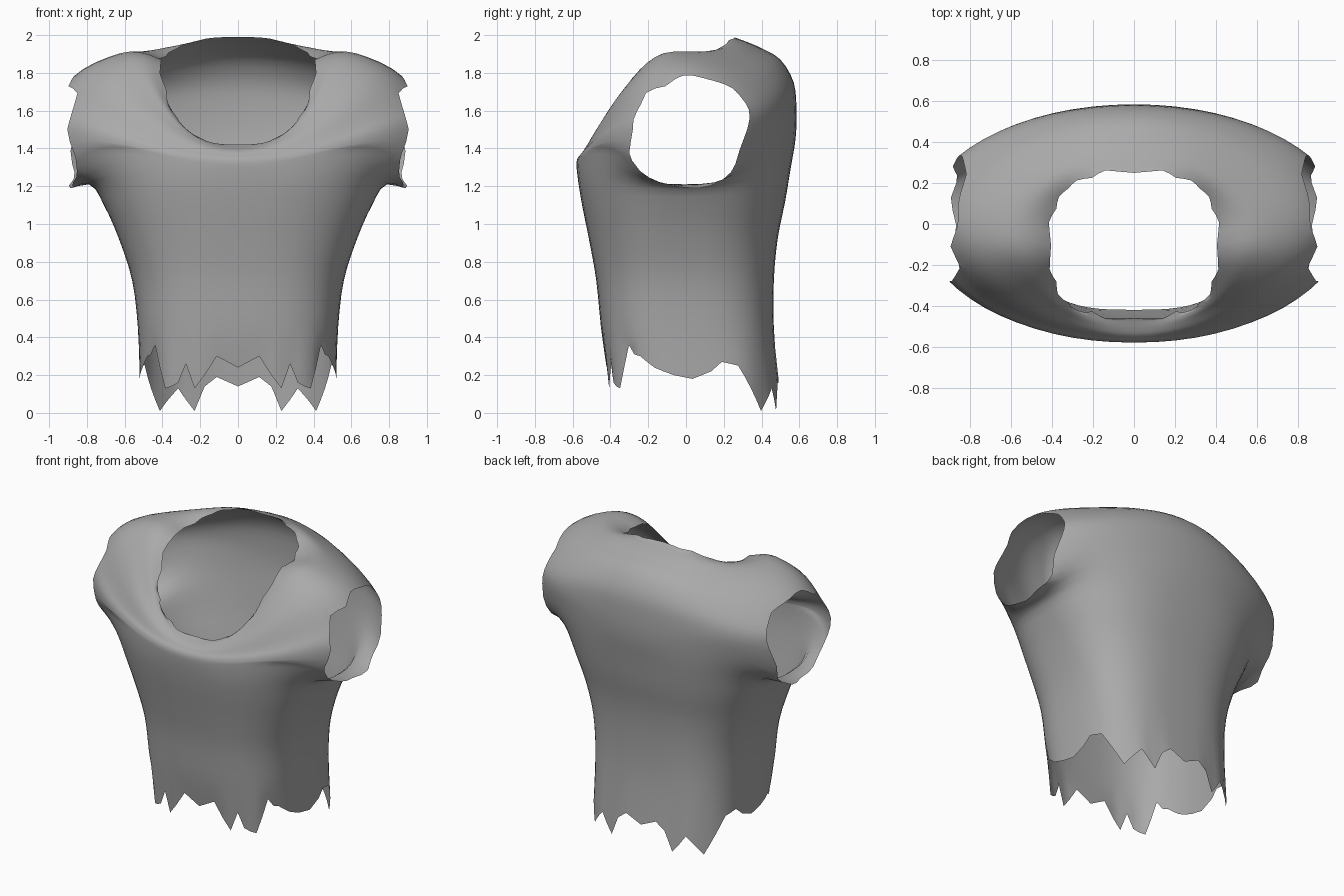
import bpy, bmesh, math
from mathutils import Vector

cube = bpy.data.objects.get("Cube")
if cube:
    bpy.data.objects.remove(cube)

COLUMNS = 32    # columns on one half, front centre to back centre
STEPS = 3       # smooth steps between two key rings

# Key rings, hem to neck: half width, front y, back y,
# front z, side z, back z, front dip sharpness, squareness, diagonal lift
RINGS = [
    (.52, -.42, .49, .2, .2, .2, 1, .66, 0),
    (.53, -.45, .465, .45, .45, .45, 1, .68, 0),
    (.56, -.475, .465, .7, .7, .7, 1, .71, 0),
    (.63, -.51, .485, .9, .92, .92, 1, .75, 0),
    (.71, -.55, .525, 1.1, 1.1, 1.12, 1, .78, 0),
    (.79, -.57, .555, 1.22, 1.21, 1.3, 1, .8, .04),
    (.97, -.58, .58, 1.31, 1.19, 1.45, 1, .95, .13),
    (1.04, -.575, .585, 1.345, 1.5, 1.6, 3, 1, .03),
    (.96, -.56, .57, 1.365, 1.68, 1.75, 3, 1, -.03),
    (.82, -.54, .5, 1.385, 1.82, 1.87, 3, 1, -.04),
    (.62, -.51, .4, 1.4, 1.905, 1.93, 2, .95, -.02),
    (.5, -.485, .32, 1.41, 1.905, 1.965, 1.5, .82, 0),
    (.41, -.46, .25, 1.42, 1.87, 1.99, 1.1, .7, 0),
]
# Torn edges: hem heights front to back, sleeve reach around the armhole
HEM = [.24, .3, .2, .13, .26, .16, .14, .13, .24, .36, .31, .3, .27, .24, .22, .2,
       .18, .22, .27, .26, .25, .19, .13, .07, .01, .05, .09, .13, .07, .01, .14, .19, .14]
SLEEVE = [.87, .84, .82, .86, .86, .9, .85, .88, .91, .86, .85, .88, .87, .9, .86, .89, .87]
NECK = [0, .02, -.03, .04, 0, .03, -.02, .02, -.01, .03, -.02, .02, 0, .03, -.02, .07, 0]
CUT = .86


def along(values, t):
    """Straight interpolation through a list, t from 0 to 1."""
    p = t * (len(values) - 1)
    i = min(int(p), len(values) - 2)
    return values[i] + (values[i + 1] - values[i]) * (p - i)


def smooth_ring(i, t):
    """Smooth blend between key ring i and the next one."""
    a, b, c, d = (RINGS[max(0, min(k, len(RINGS) - 1))] for k in range(i - 1, i + 3))
    return [q + .5 * t * (r - p + t * (2 * p - 5 * q + 4 * r - s + t * (3 * (q - r) + s - p)))
            for p, q, r, s in zip(a, b, c, d)]


def ring_points(ring):
    width, front, back, z_front, z_side, z_back, dip, square, lift = ring
    centre, depth = (front + back) / 2, (back - front) / 2
    for j in range(COLUMNS + 1):
        angle = math.pi * j / COLUMNS
        s, c = abs(math.sin(angle)), math.cos(angle)
        if j in (0, COLUMNS):
            s = 0
        y = centre - math.copysign(abs(c) ** square, c) * depth
        z = z_side + lift * math.sin(2 * angle) ** 2
        if c > 0:
            z += (z_front - z_side) * c ** dip
        else:
            z += (z_back - z_side) * c * c
        yield Vector((width * s ** square, y, z))


def sleeve_tear(co):
    angle = math.atan2(co.z - 1.48, co.y) % math.tau
    return along(SLEEVE, angle / math.tau) - CUT


# Half of the shirt body as a loft of rings
rings = [smooth_ring(i, k / STEPS) for i in range(len(RINGS) - 1) for k in range(STEPS)]
rings.append(list(RINGS[-1]))
bm = bmesh.new()
grid = [[bm.verts.new(p) for p in ring_points(r)] for r in rings]
for low, high in zip(grid, grid[1:]):
    for j in range(COLUMNS):
        bm.faces.new((low[j], low[j + 1], high[j + 1], high[j]))

# Torn hem, faded out over the lowest rows
for row in range(STEPS):
    for j, v in enumerate(grid[row]):
        tear = along(HEM, j / COLUMNS) - RINGS[0][3]
        v.co.z += tear * (1 - row / STEPS)

# Torn neckline
for j, v in enumerate(grid[-1]):
    pull = along(NECK, j / COLUMNS)
    v.co.x *= 1 + pull
    v.co.y += pull * v.co.y

# Torn armhole: shift by the tear, cut flat, shift back
for v in bm.verts:
    v.co.x -= sleeve_tear(v.co)
bmesh.ops.bisect_plane(bm, geom=bm.verts[:] + bm.edges[:] + bm.faces[:], dist=1e-5,
                       plane_co=(CUT, 0, 0), plane_no=(1, 0, 0), clear_outer=True)
for v in bm.verts:
    v.co.x += sleeve_tear(v.co)
    if abs(v.co.x) < 1e-4:
        v.co.x = 0
for f in bm.faces:
    f.smooth = True

mesh = bpy.data.meshes.new("torn_shirt")
bm.to_mesh(mesh)
bm.free()
shirt = bpy.data.objects.new("torn_shirt", mesh)
bpy.context.collection.objects.link(shirt)
mirror = shirt.modifiers.new("mirror", 'MIRROR')
mirror.use_clip = True

# Plain grey cloth
cloth = bpy.data.materials.new("grey_cloth")
cloth.use_nodes = True
color = (.4, .4, .4, 1)
cloth.diffuse_color = color
bsdf = cloth.node_tree.nodes["Principled BSDF"]
bsdf.inputs["Base Color"].default_value = color
bsdf.inputs["Roughness"].default_value = .9
mesh.materials.append(cloth)
